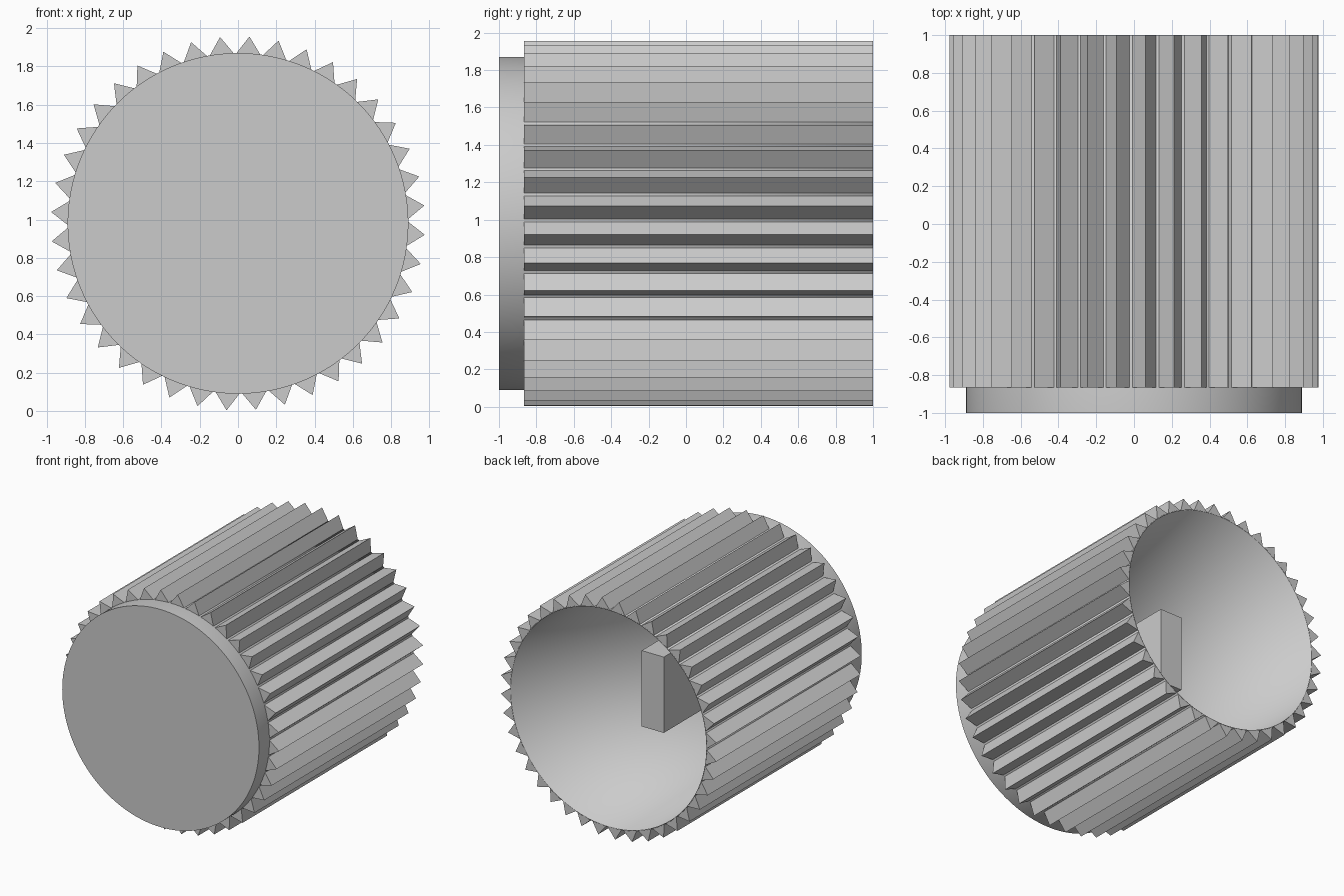
import bpy, bmesh
from math import sin, cos, radians, pi
from mathutils import Matrix, Vector

if "Cube" in bpy.data.objects:
    bpy.data.objects.remove(bpy.data.objects["Cube"])

CENTRE_Z = 0.98
RADIUS = 0.89
TIP_RADIUS = 0.978
TEETH = 40
FRONT, SHOULDER, BACK = -1.0, -0.865, 1.0

grey = bpy.data.materials.new("plain grey")
grey.use_nodes = True
grey.diffuse_color = (0.6, 0.6, 0.6, 1)
grey.node_tree.nodes["Principled BSDF"].inputs["Base Color"].default_value = (0.6, 0.6, 0.6, 1)


def finish(bm, name):
    bmesh.ops.recalc_face_normals(bm, faces=bm.faces)
    mesh = bpy.data.meshes.new(name)
    bm.to_mesh(mesh)
    bm.free()
    mesh.materials.append(grey)
    obj = bpy.data.objects.new(name, mesh)
    bpy.context.collection.objects.link(obj)
    return obj


def extrude_y(bm, face, length):
    new = bmesh.ops.extrude_face_region(bm, geom=[face], use_keep_orig=True)
    verts = [g for g in new["geom"] if isinstance(g, bmesh.types.BMVert)]
    bmesh.ops.translate(bm, verts=verts, vec=(0, length, 0))
    return [g for g in new["geom"] if isinstance(g, bmesh.types.BMFace)]


def polar(radius, angle, y):
    return Vector((radius * cos(angle), y, CENTRE_Z + radius * sin(angle)))


# Knob shell: a round cup closed at the front and open at the back
bm = bmesh.new()
ring = [bm.verts.new(polar(RADIUS, 2 * pi * i / 128, FRONT)) for i in range(128)]
back_faces = extrude_y(bm, bm.faces.new(ring), BACK - FRONT)
bmesh.ops.delete(bm, geom=back_faces, context="FACES_ONLY")
shell = finish(bm, "knob_shell")
wall = shell.modifiers.new("thin wall", "SOLIDIFY")
wall.thickness = 0.006
wall.offset = -1
bpy.context.view_layer.objects.active = shell
shell.select_set(True)
bpy.ops.object.shade_smooth_by_angle(angle=radians(30))
shell.select_set(False)

# Grip teeth: triangular ridges around the shell
bm = bmesh.new()
half = radians(4.1)
for i in range(TEETH):
    a = radians(86.5) + 2 * pi * i / TEETH
    corners = [(RADIUS - 0.002, a - half), (TIP_RADIUS, a), (RADIUS - 0.002, a + half)]
    face = bm.faces.new([bm.verts.new(polar(r, t, SHOULDER)) for r, t in corners])
    extrude_y(bm, face, BACK - SHOULDER)
finish(bm, "grip_teeth")

# Inner post: flat bar standing on the inside of the front wall
bm = bmesh.new()
post_front, post_back = FRONT + 0.004, 0.43
bmesh.ops.create_cube(bm, size=1, matrix=Matrix.Translation((0, (post_front + post_back) / 2, CENTRE_Z))
                      @ Matrix.Diagonal((0.2, post_back - post_front, 0.62, 1)))
finish(bm, "inner_post")
